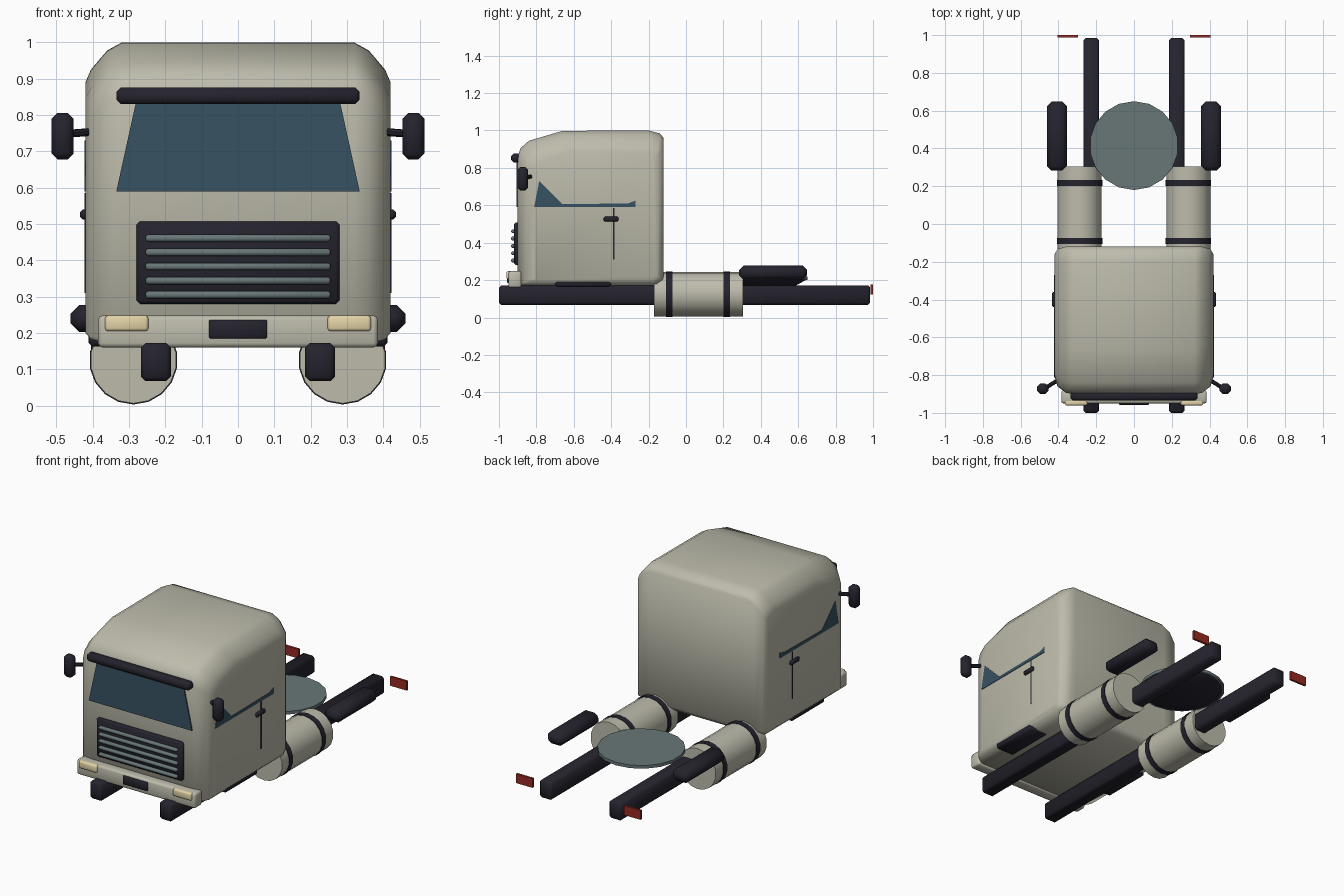
import bpy, bmesh, math
from mathutils import Vector

if "Cube" in bpy.data.objects:
    bpy.data.objects.remove(bpy.data.objects["Cube"], do_unlink=True)


def material(name, rgb):
    m = bpy.data.materials.new(name)
    m.use_nodes = True
    m.diffuse_color = (*rgb, 1)
    m.node_tree.nodes["Principled BSDF"].inputs["Base Color"].default_value = (*rgb, 1)
    return m


CREAM = material("cream paint", (0.51, 0.50, 0.41))
DARK = material("dark plastic", (0.018, 0.017, 0.027))
GLASS = material("blue glass", (0.039, 0.084, 0.12))
STEEL = material("grey steel", (0.138, 0.181, 0.184))
LAMP = material("warm lamp", (0.77, 0.66, 0.39))
RED = material("red lamp", (0.30, 0.023, 0.015))


def finish(bm, name, mat, smooth=40):
    bmesh.ops.recalc_face_normals(bm, faces=bm.faces)
    me = bpy.data.meshes.new(name)
    bm.to_mesh(me)
    bm.free()
    me.materials.append(mat)
    ob = bpy.data.objects.new(name, me)
    bpy.context.scene.collection.objects.link(ob)
    if smooth:
        bpy.ops.object.select_all(action="DESELECT")
        bpy.context.view_layer.objects.active = ob
        ob.select_set(True)
        bpy.ops.object.shade_smooth_by_angle(angle=math.radians(smooth))
    return ob


def box(name, mat, x, y, z, bevel=0.0, segments=1):
    """Box spanning the given ranges, with optional bevelled edges."""
    bm = bmesh.new()
    bmesh.ops.create_cube(bm, size=1)
    for v in bm.verts:
        v.co = Vector([a + (b - a) * (c + 0.5) for (a, b), c in zip((x, y, z), v.co)])
    if bevel:
        bmesh.ops.bevel(bm, geom=bm.edges[:], offset=bevel, segments=segments,
                        profile=0.5, affect="EDGES")
    return finish(bm, name, mat, 50 if bevel else 0)


def cylinder(name, mat, centre, r1, r2, depth, axis, sides=18):
    bm = bmesh.new()
    bmesh.ops.create_cone(bm, cap_ends=True, segments=sides, radius1=r1, radius2=r2, depth=depth)
    ob = finish(bm, name, mat)
    ob.location = centre
    ob.rotation_euler = Vector((0, 0, 1)).rotation_difference(Vector(axis)).to_euler()
    return ob


def prism(name, mat, points, depth):
    """Flat polygon pushed along a depth vector."""
    bm = bmesh.new()
    face = bm.faces.new([bm.verts.new(p) for p in points])
    out = bmesh.ops.extrude_face_region(bm, geom=[face])
    bmesh.ops.translate(bm, vec=depth, verts=[e for e in out["geom"] if isinstance(e, bmesh.types.BMVert)])
    return finish(bm, name, mat, 0)


# Cab: side profile lofted across x, drawn in towards both flanks
Y0, Y1, Z0, Z1 = -0.9, -0.12, 0.17, 1.0
profile = [(-0.9, 0.18), (-0.9, 0.86), (-0.885, 0.905), (-0.84, 0.945), (-0.66, 0.998),
           (-0.2, 1.0), (-0.14, 0.985), (-0.12, 0.96), (-0.12, 0.2), (-0.15, 0.17), (-0.89, 0.17)]
# half width, then inset at front, roof, back, floor
stations = [(0.42, 0.09, 0.11, 0.04, 0.03), (0.405, 0.04, 0.075, 0.012, 0.012),
            (0.36, 0.006, 0.022, 0, 0), (0.32, 0, 0, 0, 0)]
bm = bmesh.new()
rings = []
for side, row in ((-1, stations), (1, stations[::-1])):
    for w, f, r, b, d in row:
        ring = []
        for y, z in profile:
            ty, tz = (y - Y0) / (Y1 - Y0), (z - Z0) / (Z1 - Z0)
            ring.append(bm.verts.new((side * w, Y0 + f + ty * (Y1 - b - Y0 - f),
                                      Z0 + d + tz * (Z1 - r - Z0 - d))))
        rings.append(ring)
n = len(profile)
for a, b in zip(rings, rings[1:]):
    for i in range(n):
        j = (i + 1) % n
        bm.faces.new((a[i], a[j], b[j], b[i]))
bm.faces.new(rings[0])
bm.faces.new(rings[-1])
finish(bm, "cab", CREAM, 50)

# Windscreen, sun visor and grille
prism("windscreen", GLASS, [(-0.335, -0.9, 0.59), (0.335, -0.9, 0.59), (0.28, -0.9, 0.84),
                            (-0.28, -0.9, 0.84)], (0, -0.007, 0))
box("sun_visor", DARK, (-0.335, 0.335), (-0.935, -0.885), (0.83, 0.876), 0.012)
box("grille_frame", DARK, (-0.28, 0.28), (-0.92, -0.89), (0.28, 0.507), 0.01)
for i in range(5):
    z = 0.305 + 0.039 * i
    box(f"grille_slat_{i + 1}", STEEL, (-0.255, 0.255), (-0.935, -0.91), (z - 0.01, z + 0.01), 0.006)

# Bumper and number plate
box("bumper", CREAM, (-0.385, 0.385), (-0.95, -0.88), (0.16, 0.248), 0.012, 2)
box("number_plate", DARK, (-0.08, 0.08), (-0.957, -0.945), (0.185, 0.236), 0.003)

# Fifth wheel coupling
cylinder("coupling_base", DARK, (0, 0.415, 0.185), 0.17, 0.225, 0.03, (0, 0, 1))
cylinder("coupling_plate", STEEL, (0, 0.415, 0.209), 0.235, 0.235, 0.018, (0, 0, 1))

# Paired parts
for s, tag in ((1, "left"), (-1, "right")):
    def span(a, b):
        return (a, b) if s > 0 else (-b, -a)

    box(f"chassis_rail_{tag}", DARK, span(0.185, 0.267), (-1, 0.985), (0.068, 0.172), 0.012)
    box(f"headlight_{tag}", LAMP, span(0.247, 0.366), (-0.96, -0.93), (0.205, 0.248), 0.008, 2)
    box(f"rear_pad_{tag}", DARK, span(0.355, 0.461), (0.283, 0.648), (0.203, 0.277), 0.024)
    box(f"tail_light_{tag}", RED, span(0.297, 0.405), (0.987, 1.0), (0.122, 0.176))
    box(f"step_{tag}", DARK, span(0.29, 0.412), (-0.7, -0.4), (0.163, 0.207), 0.01)

    # Fuel tank with two straps
    cylinder(f"tank_{tag}", CREAM, (s * 0.288, 0.067, 0.125), 0.119, 0.119, 0.475, (0, 1, 0))
    for k, y in enumerate((-0.09, 0.217)):
        cylinder(f"tank_strap_{tag}_{k + 1}", DARK, (s * 0.288, y, 0.125), 0.122, 0.122, 0.034, (0, 1, 0))

    # Door: window, shut line and handle
    window = [(-0.812, 0.59), (-0.785, 0.73), (-0.66, 0.606), (-0.31, 0.61), (-0.27, 0.625), (-0.27, 0.59)]
    prism(f"side_window_{tag}", GLASS, [(s * 0.415, y, z) for y, z in window], (s * 0.008, 0, 0))
    box(f"door_line_{tag}", DARK, span(0.415, 0.423), (-0.39, -0.382), (0.31, 0.585))
    box(f"door_handle_{tag}", DARK, span(0.415, 0.435), (-0.44, -0.36), (0.513, 0.54), 0.007)

    # Mirror on a thin arm
    box(f"mirror_{tag}", DARK, span(0.453, 0.513), (-0.9, -0.845), (0.678, 0.806), 0.016)
    a, b = Vector((s * 0.385, -0.815, 0.755)), Vector((s * 0.475, -0.872, 0.748))
    cylinder(f"mirror_arm_{tag}", DARK, (a + b) / 2, 0.011, 0.011, (b - a).length, b - a, 8)
